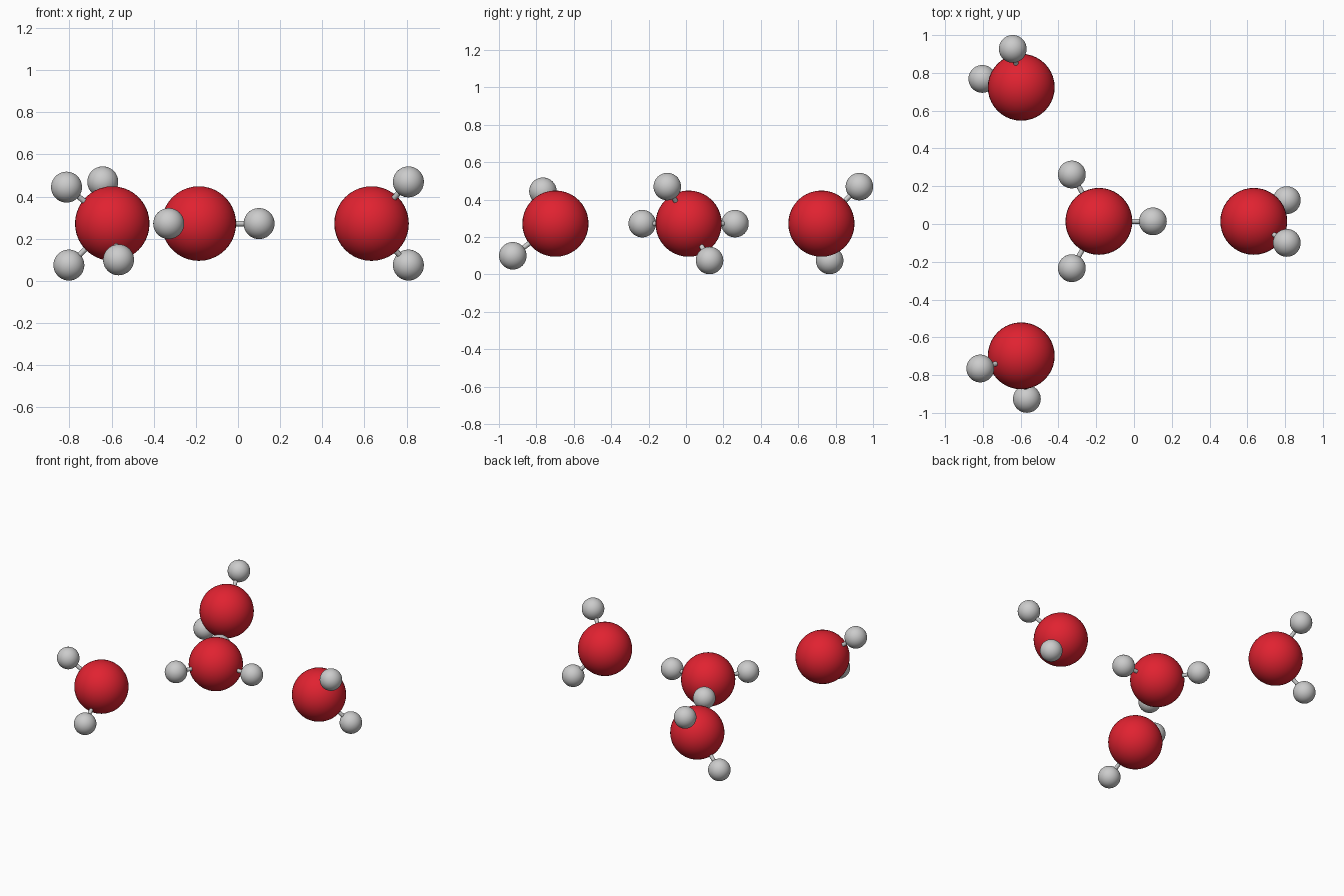
import bpy
from mathutils import Vector

if "Cube" in bpy.data.objects:
    bpy.data.objects.remove(bpy.data.objects["Cube"])

R_O, R_H, R_BOND = 0.177, 0.0735, 0.013
Z = 0.272

red = bpy.data.materials.new("red")
red.diffuse_color = (0.75, 0.016, 0.03, 1)
red.use_nodes = True
red.node_tree.nodes["Principled BSDF"].inputs["Base Color"].default_value = red.diffuse_color


def ball(name, pos, radius, mat=None):
    bpy.ops.mesh.primitive_uv_sphere_add(segments=40, ring_count=20, radius=radius, location=pos)
    ob = bpy.context.object
    ob.name = name
    bpy.ops.object.shade_smooth()
    if mat:
        ob.data.materials.append(mat)


def rod(name, a, b):
    d = b - a
    bpy.ops.mesh.primitive_cylinder_add(vertices=16, radius=R_BOND, depth=d.length, location=(a + b) / 2)
    ob = bpy.context.object
    ob.name = name
    ob.rotation_euler = d.to_track_quat('Z', 'Y').to_euler()
    bpy.ops.object.shade_smooth_by_angle()


def molecule(name, center, offsets):
    o = Vector(center)
    ball(name + "_oxygen", o, R_O, red)
    for i, off in enumerate(offsets, 1):
        h = o + Vector(off)
        ball(f"{name}_hydrogen_{i}", h, R_H)
        rod(f"{name}_bond_{i}", o, h)


# Flat three-armed ion in the middle
molecule("central_ion", (-0.186, 0.014, Z),
         [(0.286, 0, 0), (-0.143, 0.248, 0), (-0.143, -0.248, 0)])

# Three bent water molecules around it
molecule("right_water", (0.634, 0.014, Z),
         [(0.175, -0.114, 0.198), (0.175, 0.112, -0.197)])
molecule("back_water", (-0.597, 0.724, Z),
         [(-0.045, 0.203, 0.198), (-0.206, 0.044, -0.197)])
molecule("front_water", (-0.597, -0.698, Z),
         [(-0.217, -0.067, 0.173), (0.030, -0.228, -0.172)])
